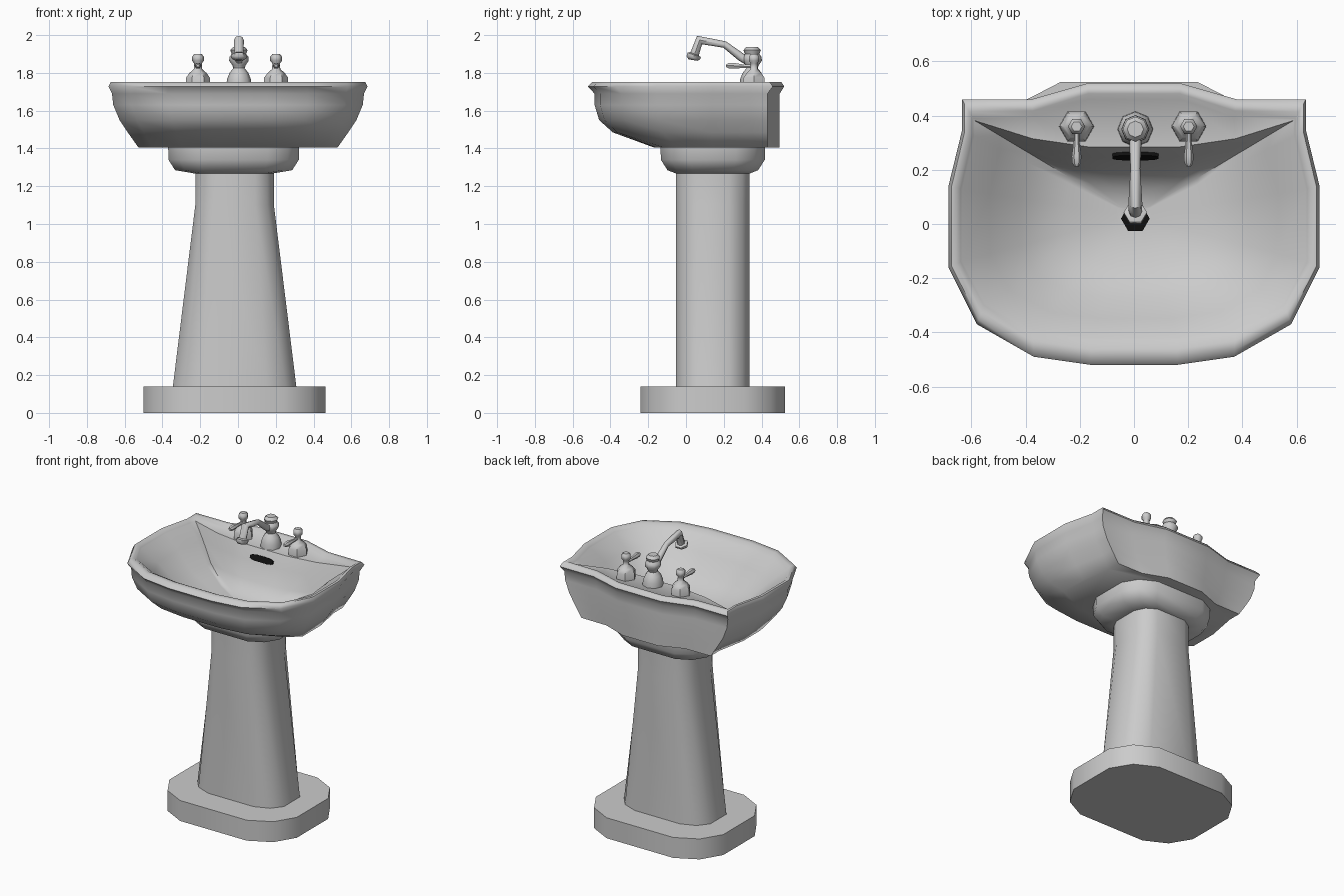
import bpy, bmesh, math
from mathutils import Vector

if "Cube" in bpy.data.objects:
    bpy.data.objects.remove(bpy.data.objects["Cube"])


def loft(name, rings, angle=50, black=False):
    """Skin a list of equal-length point rings and cap both ends."""
    bm = bmesh.new()
    rows = [[bm.verts.new(p) for p in r] for r in rings]
    n = len(rows[0])
    for a, b in zip(rows, rows[1:]):
        for i in range(n):
            j = (i + 1) % n
            bm.faces.new((a[i], a[j], b[j], b[i]))
    bm.faces.new(rows[0])
    bm.faces.new(rows[-1])
    bmesh.ops.recalc_face_normals(bm, faces=bm.faces)
    me = bpy.data.meshes.new(name)
    bm.to_mesh(me)
    bm.free()
    ob = bpy.data.objects.new(name, me)
    bpy.context.collection.objects.link(ob)
    bpy.ops.object.select_all(action='DESELECT')
    ob.select_set(True)
    bpy.context.view_layer.objects.active = ob
    bpy.ops.object.shade_smooth_by_angle(angle=math.radians(angle))
    if black:
        me.materials.append(black_mat)
    return ob


def mirror(half, z):
    """Full symmetric ring from the points of its +x half."""
    return [(x, y, z) for x, y in half] + [(-x, y, z) for x, y in reversed(half)]


def block(cx, cy, hx, hy, z):
    """Twelve-sided rounded rectangle."""
    q = [(0.523, 1), (0.83, 0.8), (1, 0.444)]
    half = q + [(x, -y) for x, y in reversed(q)]
    return [(cx + x * hx, cy + y * hy, z) for x, y, z in mirror(half, z)]


def lathe(name, cx, cy, profile, n):
    rings = [[(cx + r * math.cos(2 * math.pi * i / n),
               cy + r * math.sin(2 * math.pi * i / n), z) for i in range(n)]
             for r, z in profile]
    return loft(name, rings)


def tube(name, cx, path, n):
    """Tapered tube along (y, z, radius) points in the plane x = cx."""
    pts = [Vector((0, y, z)) for y, z, r in path]
    rings = []
    for k, (y, z, r) in enumerate(path):
        d = Vector((0, 0, 0))
        if k > 0:
            d += (pts[k] - pts[k - 1]).normalized()
        if k < len(pts) - 1:
            d += (pts[k + 1] - pts[k]).normalized()
        d.normalize()
        rings.append([(cx + r * math.cos(a), y - d.z * r * math.sin(a),
                       z + d.y * r * math.sin(a))
                      for a in (2 * math.pi * i / n for i in range(n))])
    return loft(name, rings)


black_mat = bpy.data.materials.new("black")
black_mat.diffuse_color = (0.005, 0.005, 0.005, 1)
black_mat.use_nodes = True
black_mat.node_tree.nodes["Principled BSDF"].inputs["Base Color"].default_value = black_mat.diffuse_color

# Pedestal: foot, tapering column, collar under the bowl
PX, PY = -0.018, 0.142
loft("pedestal_foot", [block(PX, PY, 0.4825, 0.3825, z) for z in (0, 0.14)])
loft("pedestal_column", [block(PX, PY, hx, 0.195, z) for hx, z in
                         ((0.328, 0.13), (0.208, 1.1), (0.208, 1.29))])
loft("pedestal_collar", [block(PX - 0.005, PY, hx, hy, z) for hx, hy, z in
                         ((0.21, 0.197, 1.268), (0.31, 0.24, 1.285),
                          (0.345, 0.275, 1.34), (0.347, 0.277, 1.42))])

# Basin: half outlines of the rim's outer edge, inner edge and deck edge
outer = [(0.17, 0.52), (0.38, 0.46), (0.635, 0.46), (0.635, 0.345), (0.685, 0.14),
         (0.685, -0.16), (0.58, -0.37), (0.37, -0.49), (0.16, -0.52)]
inner = [(0.17, 0.46), (0.37, 0.395), (0.595, 0.39), (0.595, 0.33), (0.64, 0.13),
         (0.64, -0.14), (0.555, -0.30), (0.375, -0.40), (0.16, -0.43)]
deck = [(0.17, 0.285), (0.375, 0.315)] + [(x * 0.99, y * 0.98) for x, y in inner[2:]]


def blend(t):
    return [(a + (c - a) * t, b + (d - b) * t) for (a, b), (c, d) in zip(outer, inner)]


def under(sx, sy, z):
    """Outer bowl section: sides and front draw in, back stays upright."""
    return mirror([(x * sx, y if y > 0 else y * sy) for x, y in blend(0.4)], z)


def inside(s, z):
    return mirror([(x * s, 0.03 + (y - 0.03) * s) for x, y in deck], z)


loft("basin", [under(0.79, 0.35, 1.405), under(0.875, 0.80, 1.485),
               under(0.94, 0.95, 1.55), under(0.99, 1.0, 1.63), under(1, 1, 1.69),
               mirror(outer, 1.728), mirror(blend(0.25), 1.752),
               mirror(blend(0.65), 1.752), mirror(inner, 1.735), mirror(deck, 1.73),
               inside(0.84, 1.65), inside(0.66, 1.54), inside(0.4, 1.47),
               inside(0.1, 1.45)], 60)

# Overflow slot and drain
slot = loft("overflow_slot", [block(0, 0, 0.085, 0.02, z) for z in (-0.01, 0.01)], black=True)
slot.location = (0.005, 0.253, 1.675)
slot.rotation_euler.x = math.radians(63)
loft("drain", [[(0.005 + 0.053 * math.cos(i * math.pi / 3),
                 0.02 + 0.053 * math.sin(i * math.pi / 3), z) for i in range(6)]
               for z in (1.44, 1.462)], black=True)

# Hot and cold taps with levers
for side, x in (("left", -0.212), ("right", 0.202)):
    lathe(side + "_tap", x, 0.36,
          [(0.065, 1.725), (0.063, 1.775), (0.045, 1.80), (0.022, 1.82), (0.02, 1.85),
           (0.032, 1.865), (0.032, 1.885), (0.02, 1.90)], 6)
    tube(side + "_lever", x, [(0.35, 1.835, 0.01), (0.31, 1.835, 0.01),
                              (0.25, 1.838, 0.018), (0.225, 1.838, 0.016),
                              (0.213, 1.838, 0.008)], 6)

# Faucet body, spout and nozzle
FX = 0.005
lathe("faucet_body", FX, 0.35,
      [(0.066, 1.725), (0.064, 1.765), (0.05, 1.80), (0.03, 1.825), (0.035, 1.84),
       (0.052, 1.865), (0.05, 1.885), (0.038, 1.90), (0.046, 1.92), (0.03, 1.938)], 8)
tube("spout", FX, [(0.34, 1.855, 0.022), (0.29, 1.885, 0.022), (0.205, 1.95, 0.018),
                   (0.072, 1.974, 0.026), (0.042, 1.89, 0.024)], 8)
tube("nozzle", FX, [(0.045, 1.90, 0.03), (0.043, 1.895, 0.043),
                    (0.039, 1.88, 0.043), (0.037, 1.868, 0.028)], 6)
